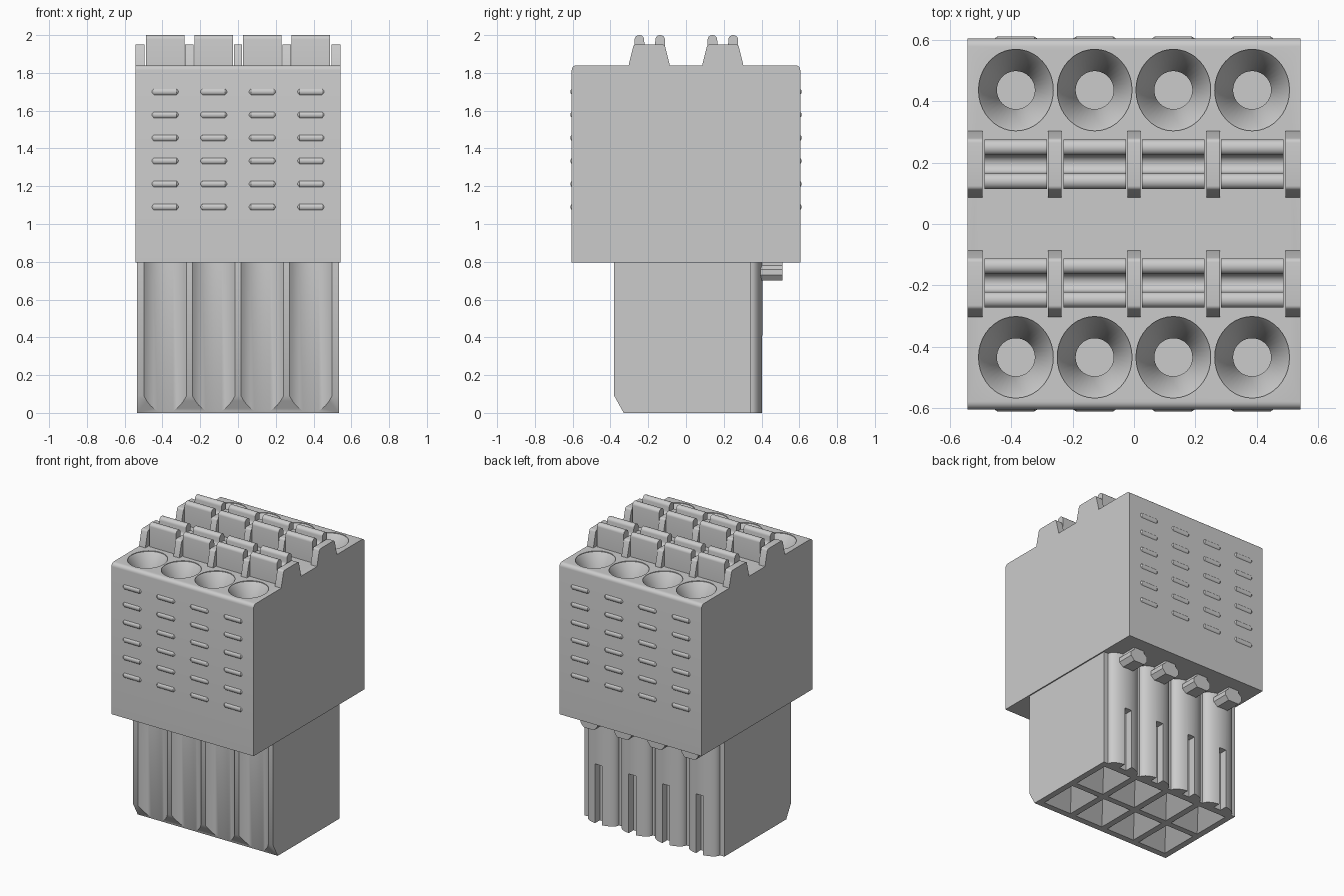
import bpy, bmesh
from math import sin, cos, radians, pi

cube = bpy.data.objects.get("Cube")
if cube:
    bpy.data.objects.remove(cube, do_unlink=True)

grey = bpy.data.materials.new("light_grey_plastic")
grey.use_nodes = True
COLOUR = (0.6, 0.6, 0.6, 1)
grey.diffuse_color = COLOUR
grey.node_tree.nodes["Principled BSDF"].inputs["Base Color"].default_value = COLOUR

PITCH = 0.257
CENTRES = [(i - 1.5) * PITCH for i in range(4)]


def place(axis, u, v, w):
    """Point with profile coordinates u, v and depth w along an axis."""
    return {"x": (w, u, v), "y": (u, w, v), "z": (u, v, w)}[axis]


def loft(bm, rings):
    """Closed skin over a list of rings with equal point counts."""
    vs = [[bm.verts.new(p) for p in ring] for ring in rings]
    n = len(vs[0])
    for a, b in zip(vs, vs[1:]):
        for i in range(n):
            j = (i + 1) % n
            bm.faces.new((a[i], a[j], b[j], b[i]))
    bm.faces.new(vs[0])
    bm.faces.new(vs[-1])


def prism(bm, axis, pts, lo, hi):
    loft(bm, [[place(axis, u, v, w) for u, v in pts] for w in (lo, hi)])


def box(bm, x0, x1, y0, y1, z0, z1):
    prism(bm, "z", [(x0, y0), (x1, y0), (x1, y1), (x0, y1)], z0, z1)


def arc(cx, cy, rx, ry, a0, a1, n=8):
    angles = [radians(a0 + (a1 - a0) * i / n) for i in range(n + 1)]
    return [(cx + rx * cos(a), cy + ry * sin(a)) for a in angles]


def finish(name, bm):
    bmesh.ops.recalc_face_normals(bm, faces=bm.faces)
    mesh = bpy.data.meshes.new(name)
    bm.to_mesh(mesh)
    bm.free()
    mesh.materials.append(grey)
    ob = bpy.data.objects.new(name, mesh)
    bpy.context.collection.objects.link(ob)
    return ob


def activate(ob):
    bpy.ops.object.select_all(action="DESELECT")
    ob.select_set(True)
    bpy.context.view_layer.objects.active = ob


def smooth(ob):
    activate(ob)
    bpy.ops.object.shade_smooth_by_angle(angle=radians(32))


def carve(ob, bm):
    """Subtract a temporary cutter from a part."""
    cutter = finish("cutter", bm)
    cutter.hide_render = True
    mod = ob.modifiers.new("carve", "BOOLEAN")
    mod.operation, mod.solver, mod.object = "DIFFERENCE", "EXACT", cutter
    activate(ob)
    bpy.ops.object.modifier_apply(modifier=mod.name)
    bpy.data.objects.remove(cutter, do_unlink=True)


# Upper housing with rounded top edges
bm = bmesh.new()
R = 0.025
prism(bm, "x", [(-0.605, 0.795), (0.605, 0.795)]
      + arc(0.605 - R, 1.84 - R, R, R, 0, 90, 5)
      + arc(-0.605 + R, 1.84 - R, R, R, 90, 180, 5), -0.543, 0.543)
housing = finish("housing", bm)

# Wire entry funnels
bm = bmesh.new()
FUNNEL = [(0.122, 0.133, 1.87), (0.122, 0.133, 1.835), (0.115, 0.125, 1.825),
          (0.062, 0.062, 1.70), (0.062, 0.062, 1.60)]
for cx in CENTRES:
    for cy in (-0.435, 0.437):
        loft(bm, [[(x, y, z) for x, y in arc(cx, cy, rx, ry, 0, 360, 40)[:-1]]
                  for rx, ry, z in FUNNEL])
carve(housing, bm)
smooth(housing)

# Lower plug: grooved front, rounded columns at the back
outline = [(-0.535, -0.38)]
for cx in CENTRES:
    outline += arc(cx, -0.482, 0.152, 0.152, 137.8, 42.2, 12)
outline += [(0.535, -0.38), (0.535, 0.345)]
for cx in reversed(CENTRES):
    outline += arc(cx, 0.345, 0.115, 0.06, 0, 180, 16)
outline += [(-0.535, 0.345)]
bm = bmesh.new()
prism(bm, "z", outline, 0, 0.80)
plug = finish("plug", bm)

# Front bottom chamfer
bm = bmesh.new()
prism(bm, "x", [(-0.38 - 0.05, 0.18), (-0.33 + 0.05, -0.09), (-0.43, -0.09)], -0.7, 0.7)
carve(plug, bm)

# Latch slots in the columns and tapered contact pockets underneath
bm = bmesh.new()
for cx in CENTRES:
    box(bm, cx - 0.027, cx + 0.027, 0.35, 0.45, -0.05, 0.41)
    for cy in (-0.15, 0.165):
        rings = []
        for k, z in ((1.1, -0.014), (0.03, 0.136)):
            hx, hy = 0.107 * k, 0.137 * k
            rings.append([(cx - hx, cy - hy, z), (cx + hx, cy - hy, z),
                          (cx + hx, cy + hy, z), (cx - hx, cy + hy, z)])
        loft(bm, rings)
carve(plug, bm)
smooth(plug)

# Coding tabs below the housing at the back
bm = bmesh.new()
half = [(0.04, 0.70), (0.065, 0.73), (0.065, 0.76), (0.04, 0.78), (0.04, 0.80)]
for cx in CENTRES:
    pts = [(cx + u, v) for u, v in half] + [(cx - u, v) for u, v in reversed(half)]
    prism(bm, "y", pts, 0.385, 0.51)
finish("coding_tabs", bm)

# Dividers standing between the levers
bm = bmesh.new()
for x0, x1 in ((-0.543, -0.495), (-0.28, -0.236), (-0.022, 0.022),
               (0.236, 0.28), (0.495, 0.543)):
    for y0 in (-0.305, 0.085):
        pts = [(y0, 1.83), (y0 + 0.22, 1.83), (y0 + 0.217, 1.85)]
        pts += arc(y0 + 0.18, 1.935, 0.015, 0.015, 15, 90, 4)
        pts += arc(y0 + 0.04, 1.935, 0.015, 0.015, 90, 165, 4)
        pts += [(y0 + 0.003, 1.85)]
        prism(bm, "x", pts, x0, x1)
smooth(finish("dividers", bm))

# Release levers with two rounded ridges each
bm = bmesh.new()
for cx in CENTRES:
    for y0 in (-0.272, 0.115):
        pts = [(y0, 1.83), (y0 + 0.16, 1.83)]
        pts += arc(y0 + 0.135, 1.978, 0.025, 0.022, 0, 180, 10)
        pts += arc(y0 + 0.08, 1.95, 0.028, 0.025, 360, 180, 8)
        pts += arc(y0 + 0.025, 1.978, 0.025, 0.022, 0, 180, 10)
        prism(bm, "x", pts, cx - 0.102, cx + 0.102)
smooth(finish("release_levers", bm))

# Grip ribs on front and back
bm = bmesh.new()
RIB = [(-0.077, 0.006), (-0.072, 0.014), (-0.06, 0.022),
       (0.06, 0.022), (0.072, 0.014), (0.077, 0.006)]
for cx in CENTRES:
    for row in range(6):
        z = 1.09 + row * 0.122
        for cy in (-0.59, 0.59):
            loft(bm, [[(cx + dx, u, v) for u, v in arc(cy, z, r, r, 0, 360, 16)[:-1]]
                      for dx, r in RIB])
smooth(finish("grip_ribs", bm))
